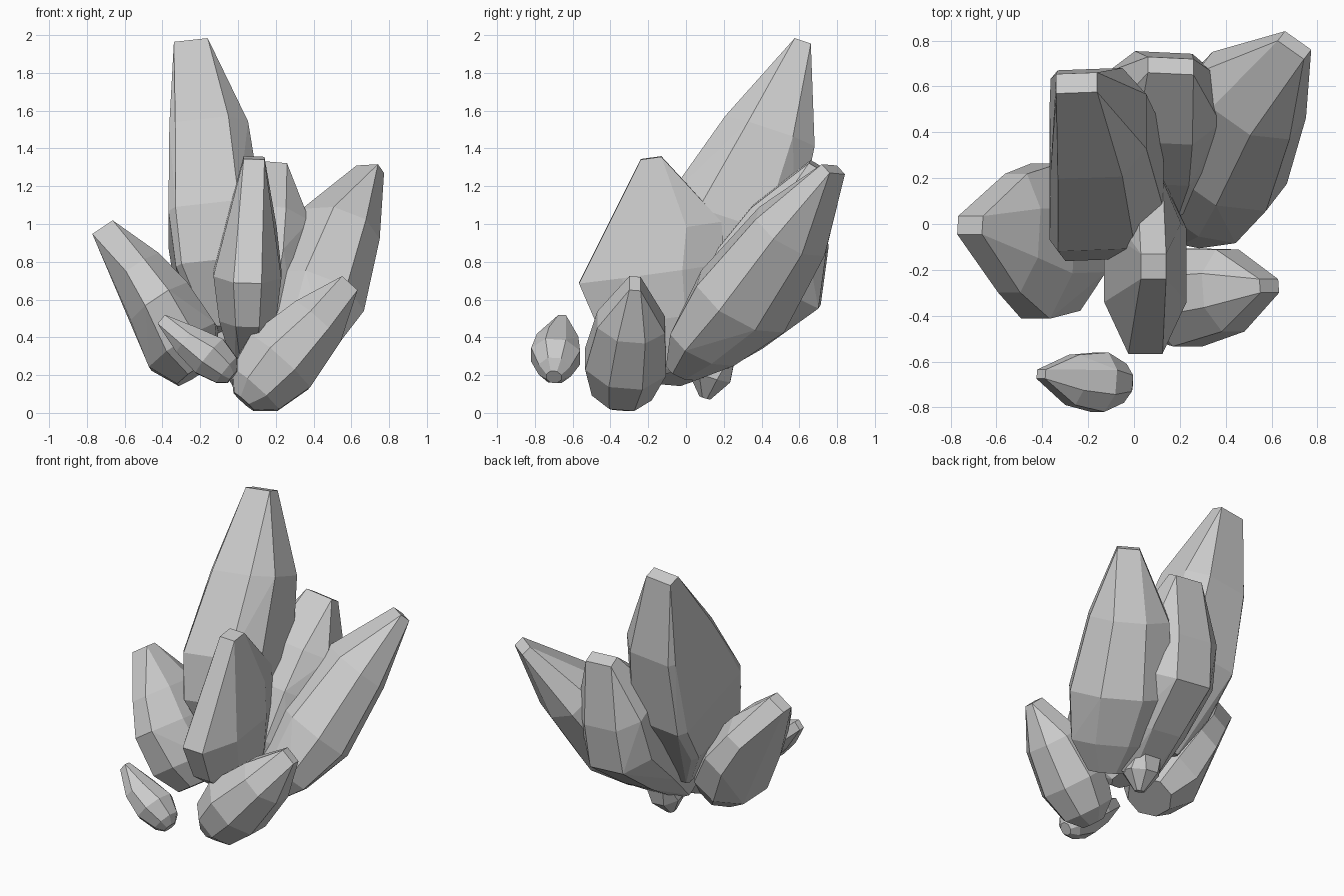
import bpy, bmesh, math
from mathutils import Vector

K = math.tan(math.pi / 8)  # corner ratio of a regular octagon


def crystal(name, side, rings, k=(K, K)):
    """Faceted shard: eight-sided sections (x, y, z, half side, half depth)
    from root to tip, closed by a small four-sided tip.
    k is the corner fullness on the minus and plus side (1 = square)."""
    d = (Vector(rings[-1][:3]) - Vector(rings[0][:3])).normalized()
    u = Vector(side)
    u = (u - d * u.dot(d)).normalized()
    v = d.cross(u)
    bm = bmesh.new()
    for i, (x, y, z, a, b) in enumerate(rings):
        for su in (-1, 1):
            c = k[su > 0]
            corners = [(1, 1)] if i == len(rings) - 1 else [(1, c), (c, 1)]
            for p, q in corners:
                for sv in (-1, 1):
                    bm.verts.new(Vector((x, y, z)) + u * (su * p * a) + v * (sv * q * b))
    bmesh.ops.convex_hull(bm, input=bm.verts[:])
    loose = [w for w in bm.verts if not w.link_faces]
    bmesh.ops.delete(bm, geom=loose, context='VERTS')
    # merge nearly flat triangles into broad facets
    bmesh.ops.dissolve_limit(bm, angle_limit=math.radians(5), verts=bm.verts[:], edges=bm.edges[:])
    bmesh.ops.recalc_face_normals(bm, faces=bm.faces[:])
    me = bpy.data.meshes.new(name)
    bm.to_mesh(me)
    bm.free()
    ob = bpy.data.objects.new(name, me)
    bpy.context.collection.objects.link(ob)
    return ob


X, Y = (1, 0, 0), (0, 1, 0)

# Tallest shard, leaning back, squarer on its left side
crystal("tall_crystal", X, [
    (-0.06, 0.10, 0.42, 0.12, 0.14),
    (-0.13, 0.11, 0.72, 0.20, 0.28),
    (-0.12, 0.23, 1.00, 0.25, 0.36),
    (-0.155, 0.44, 1.48, 0.21, 0.25),
    (-0.25, 0.615, 1.96, 0.09, 0.045)], k=(0.85, 0.5))

# Small root under the cluster
crystal("root_crystal", X, [
    (0.04, 0.10, 0.08, 0.03, 0.03),
    (0.05, 0.12, 0.20, 0.11, 0.12),
    (0.07, 0.20, 0.40, 0.08, 0.08)])

# Back shard
crystal("back_crystal", X, [
    (0.04, 0.05, 0.22, 0.13, 0.08),
    (0.08, 0.22, 0.46, 0.22, 0.22),
    (0.11, 0.44, 0.72, 0.26, 0.31),
    (0.13, 0.55, 0.98, 0.25, 0.23),
    (0.16, 0.69, 1.31, 0.10, 0.04)], k=(0.5, 0.5))

# Right shard, leaning back and outward
crystal("right_crystal", (0.79, -0.61, 0), [
    (0.20, -0.02, 0.22, 0.12, 0.07),
    (0.27, 0.10, 0.36, 0.25, 0.16),
    (0.36, 0.30, 0.59, 0.32, 0.24),
    (0.51, 0.56, 0.96, 0.25, 0.19),
    (0.70, 0.78, 1.29, 0.07, 0.035)])

# Narrow upright shard at the front
crystal("front_crystal", X, [
    (0.05, -0.03, 0.22, 0.07, 0.09),
    (0.05, -0.14, 0.50, 0.15, 0.33),
    (0.05, -0.18, 0.74, 0.18, 0.39),
    (0.07, -0.13, 0.97, 0.135, 0.32),
    (0.085, -0.185, 1.35, 0.055, 0.055)])

# Left shard, leaning outward
crystal("left_crystal", Y, [
    (-0.21, -0.10, 0.22, 0.17, 0.13),
    (-0.29, -0.09, 0.35, 0.29, 0.21),
    (-0.41, -0.075, 0.58, 0.34, 0.18),
    (-0.53, -0.04, 0.76, 0.26, 0.14),
    (-0.715, -0.005, 0.98, 0.04, 0.065)])

# Low shard at the front right, touching the ground
crystal("low_crystal", Y, [
    (0.03, -0.36, 0.06, 0.07, 0.07),
    (0.09, -0.34, 0.125, 0.16, 0.165),
    (0.22, -0.32, 0.27, 0.215, 0.21),
    (0.42, -0.29, 0.48, 0.18, 0.16),
    (0.59, -0.27, 0.685, 0.03, 0.055)])

# Small separate shard in front
crystal("small_crystal", Y, [
    (-0.03, -0.70, 0.19, 0.04, 0.04),
    (-0.06, -0.695, 0.225, 0.085, 0.085),
    (-0.15, -0.69, 0.30, 0.13, 0.115),
    (-0.27, -0.68, 0.385, 0.11, 0.085),
    (-0.405, -0.655, 0.495, 0.02, 0.03)])
